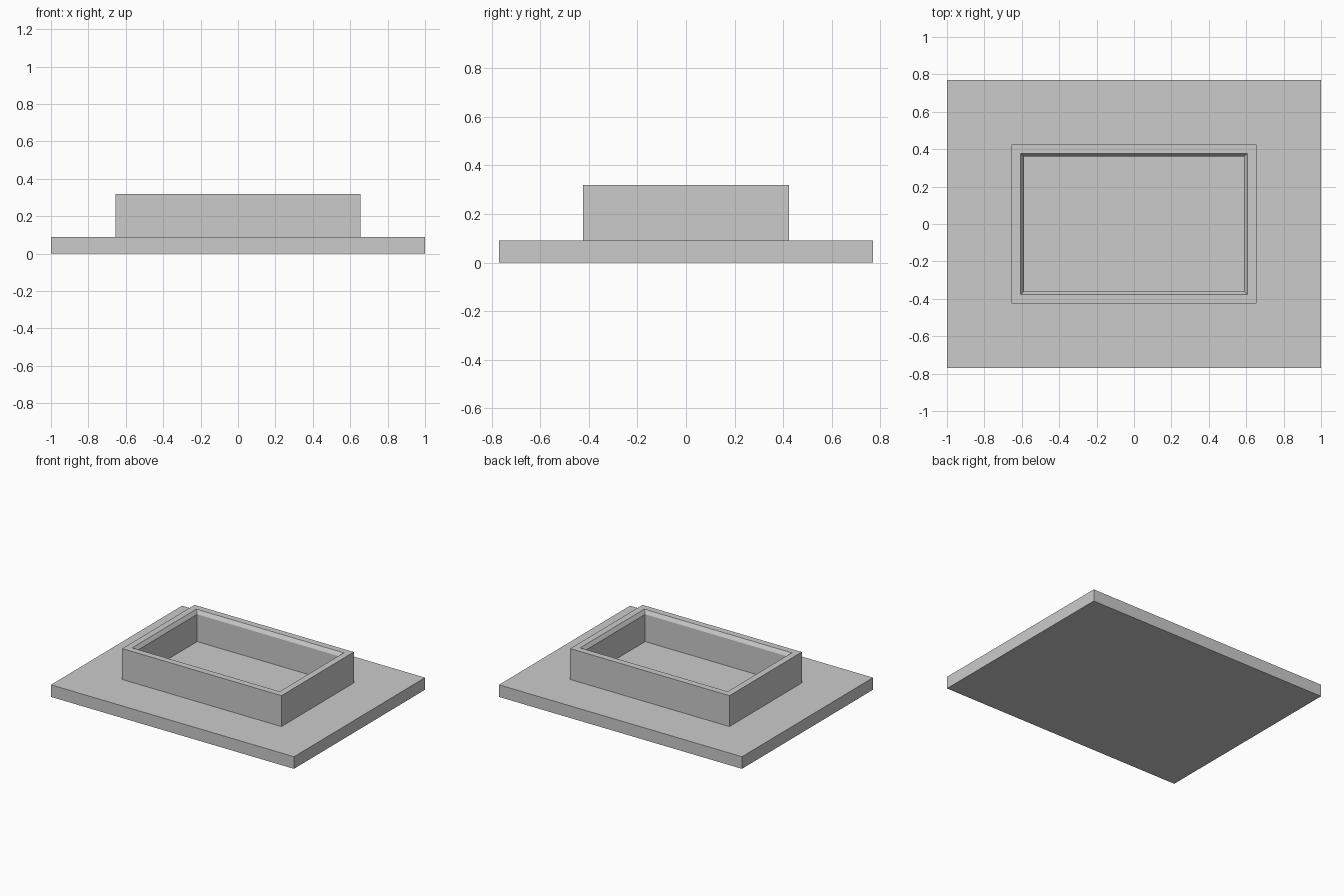
import bpy, bmesh

old = bpy.data.objects.get("Cube")
if old:
    bpy.data.objects.remove(old, do_unlink=True)

# Single flat colour
grey = bpy.data.materials.new("light_grey")
grey.use_nodes = True
colour = (0.6, 0.6, 0.6, 1.0)
grey.diffuse_color = colour
grey.node_tree.nodes["Principled BSDF"].inputs["Base Color"].default_value = colour


def loft_rectangles(name, rings, capped):
    """Join rectangular rings, each given as half width, half depth, height."""
    bm = bmesh.new()
    loops = [[bm.verts.new((sx * w, sy * d, z))
              for sx, sy in ((-1, -1), (1, -1), (1, 1), (-1, 1))]
             for w, d, z in rings]
    for low, high in zip(loops, loops[1:]):
        for i in range(4):
            j = (i + 1) % 4
            bm.faces.new((low[i], low[j], high[j], high[i]))
    if capped:
        bm.faces.new(loops[0][::-1])
        bm.faces.new(loops[-1])
    mesh = bpy.data.meshes.new(name)
    bm.to_mesh(mesh)
    bm.free()
    mesh.materials.append(grey)
    obj = bpy.data.objects.new(name, mesh)
    bpy.context.collection.objects.link(obj)
    return obj


PLATE_TOP = 0.09
RIM_TOP = 0.32

# Flat base plate, which is also the floor of the tray
loft_rectangles("base_plate", [(1.0, 0.77, 0), (1.0, 0.77, PLATE_TOP)], True)

# Raised wall: outside, flat rim, steep inner chamfer, inside
loft_rectangles("raised_wall", [
    (0.655, 0.425, PLATE_TOP),
    (0.655, 0.425, RIM_TOP),
    (0.607, 0.377, RIM_TOP),
    (0.588, 0.36, RIM_TOP - 0.027),
    (0.588, 0.36, PLATE_TOP),
], False)
